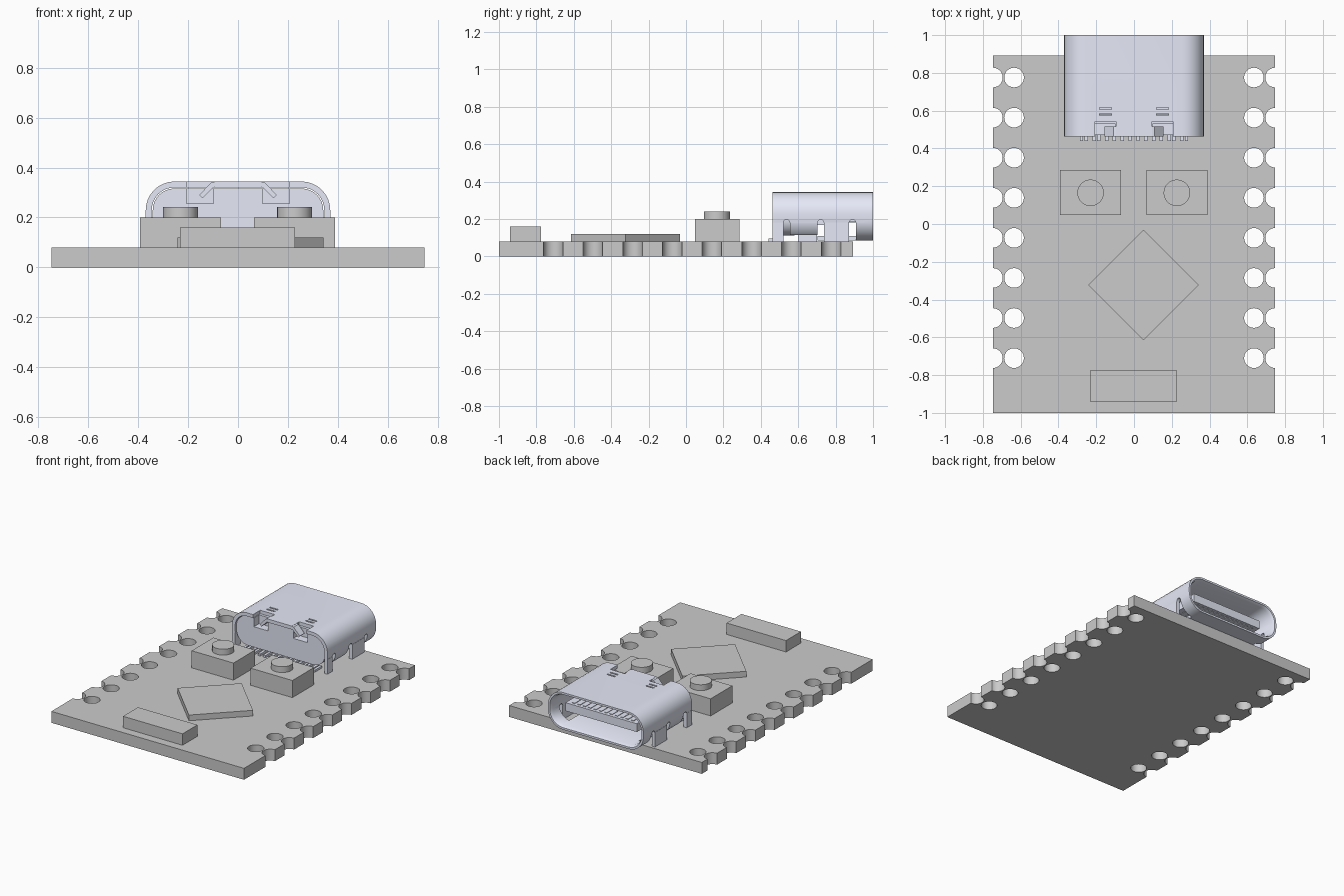
import bpy, bmesh, math

if "Cube" in bpy.data.objects:
    bpy.data.objects.remove(bpy.data.objects["Cube"])

BOARD_TOP = 0.08
metal = bpy.data.materials.new("pale_blue_metal")
metal.diffuse_color = (0.792, 0.82, 0.933, 1)
metal.use_nodes = True
metal.node_tree.nodes["Principled BSDF"].inputs["Base Color"].default_value = metal.diffuse_color


def finish(name, bm, mat=None, smooth=False):
    bmesh.ops.recalc_face_normals(bm, faces=bm.faces[:])
    mesh = bpy.data.meshes.new(name)
    bm.to_mesh(mesh)
    bm.free()
    ob = bpy.data.objects.new(name, mesh)
    bpy.context.collection.objects.link(ob)
    if mat:
        mesh.materials.append(mat)
    if smooth:
        smooth_by_angle(ob)
    return ob


def activate(ob):
    bpy.ops.object.select_all(action='DESELECT')
    ob.select_set(True)
    bpy.context.view_layer.objects.active = ob


def smooth_by_angle(ob):
    activate(ob)
    bpy.ops.object.shade_smooth_by_angle(angle=math.radians(30))


def boxes(name, items, mat=None):
    """One object from boxes given as (x0, x1, y0, y1, z0, z1)."""
    bm = bmesh.new()
    for x0, x1, y0, y1, z0, z1 in items:
        for v in bmesh.ops.create_cube(bm, size=1)['verts']:
            v.co = (x1 if v.co.x > 0 else x0, y1 if v.co.y > 0 else y0, z1 if v.co.z > 0 else z0)
    return finish(name, bm, mat)


def loft(bm, rings, caps=True):
    """Skin matching rings; capped, or closed on itself."""
    vs = [[bm.verts.new(p) for p in r] for r in rings]
    n = len(vs[0])
    for a, b in zip(vs, vs[1:] if caps else vs[1:] + vs[:1]):
        for i in range(n):
            j = (i + 1) % n
            bm.faces.new((a[i], a[j], b[j], b[i]))
    if caps:
        bm.faces.new(vs[0])
        bm.faces.new(vs[-1])


def round_rect(inset, y):
    """Connector cross-section at depth y."""
    hx, hz, r, zc = 0.37 - inset, 0.13 - inset, 0.115 - inset, 0.214
    pts = []
    for k, (sx, sz) in enumerate([(1, 1), (-1, 1), (-1, -1), (1, -1)]):
        for i in range(9):
            a = math.radians(90 * k + 90 * i / 8)
            pts.append((sx * (hx - r) + r * math.cos(a), y, zc + sz * (hz - r) + r * math.sin(a)))
    return pts


def cut(ob, cutter):
    cutter.hide_render = True
    activate(ob)
    m = ob.modifiers.new("cut", 'BOOLEAN')
    m.operation, m.solver, m.object = 'DIFFERENCE', 'EXACT', cutter
    bpy.ops.object.modifier_apply(modifier=m.name)
    bpy.data.objects.remove(cutter)


def mirrored(items):
    return items + [(-b[1], -b[0]) + tuple(b[2:]) for b in items]


# Circuit board: outline with edge notches plus round holes
HW, R = 0.747, 0.052
rows = [-0.71 + 0.2122 * i for i in range(8)]
right = [(HW, -1.0)]
for y in rows:
    for i in range(17):
        a = math.radians(-90 - 180 * i / 16)
        right.append((HW + R * math.cos(a), y + R * math.sin(a)))
right.append((HW, 0.892))
loops = [right + [(-x, y) for x, y in reversed(right)]]
for y in rows:
    for s in (-1, 1):
        loops.append([(s * 0.635 + R * math.cos(k * math.pi / 16), y + R * math.sin(k * math.pi / 16))
                      for k in range(32)])
curve = bpy.data.curves.new("circuit_board", 'CURVE')
curve.dimensions, curve.fill_mode, curve.extrude = '2D', 'BOTH', BOARD_TOP / 2
for pts in loops:
    sp = curve.splines.new('POLY')
    sp.points.add(len(pts) - 1)
    for p, (x, y) in zip(sp.points, pts):
        p.co = (x, y, 0, 1)
    sp.use_cyclic_u = True
board = bpy.data.objects.new("circuit_board", curve)
board.location.z = BOARD_TOP / 2
bpy.context.collection.objects.link(board)
activate(board)
bpy.ops.object.convert(target='MESH')
smooth_by_angle(bpy.context.view_layer.objects.active)

# Push buttons
for side, x in (("left", -0.23), ("right", 0.227)):
    boxes(side + "_button_body", [(x - 0.162, x + 0.162, 0.047, 0.287, BOARD_TOP, 0.2)])
    bm = bmesh.new()
    loft(bm, [[(x + 0.07 * math.cos(k * math.pi / 24), 0.165 + 0.07 * math.sin(k * math.pi / 24), z)
               for k in range(48)] for z in (0.2, 0.241)])
    finish(side + "_button_cap", bm, smooth=True)

# Diamond chip and front component
bm = bmesh.new()
loft(bm, [[(0.05, -0.615, z), (0.342, -0.323, z), (0.05, -0.031, z), (-0.242, -0.323, z)]
          for z in (BOARD_TOP, 0.12)])
finish("processor_chip", bm)
boxes("front_component", [(-0.233, 0.228, -0.94, -0.775, BOARD_TOP, 0.16)])

# Connector shell: hollow rounded tube with a chamfered mouth
Y0, Y1, T = 0.462, 1.0, 0.024
bm = bmesh.new()
loft(bm, [round_rect(0, Y0), round_rect(0, Y1), round_rect(0.014, Y1),
          round_rect(T, Y1 - 0.02), round_rect(T, Y0)], caps=False)
shell = finish("connector_shell", bm, metal)


def arch(y0, y1, z=0.18):
    r, c = (y1 - y0) / 2, (y0 + y1) / 2
    return [(c - r * math.cos(math.pi * i / 8), z + r * math.sin(math.pi * i / 8)) for i in range(9)]


# Arched slots on both sides that free the legs
bm = bmesh.new()
profiles = ([(0.4, 0.05), (0.4, 0.18)] + arch(0.52, 0.555) + [(0.555, 0.05)],
            [(0.703, 0.05)] + arch(0.703, 0.737) + arch(0.872, 0.908) + [(0.908, 0.05)])
for prof in profiles:
    for s in (-1, 1):
        loft(bm, [[(s * x, y, z) for y, z in prof] for x in (0.27, 0.45)])
cut(shell, finish("slot_cutter", bm))
# Open floor at the rear
cut(shell, boxes("floor_cutter", [(-0.5, 0.5, 0.4, 0.703, 0.03, 0.115)]))
# Rear notches and small spring slits in the roof
cut(shell, boxes("roof_cutter", mirrored([
    (0.095, 0.207, 0.4, 0.542, 0.3, 0.4),
    (0.12, 0.182, 0.575, 0.586, 0.3, 0.4),
    (0.12, 0.182, 0.607, 0.618, 0.3, 0.4)])))
smooth_by_angle(shell)

# Straight mounting legs
boxes("shell_legs", mirrored([(0.37 - T, 0.37, Y0, 0.52, BOARD_TOP, 0.182),
                              (0.37 - T, 0.37, 0.737, 0.872, BOARD_TOP, 0.182)]), metal)

# Bent retaining tabs at the rear of the roof
bm = bmesh.new()
tab = [(0.093, 0.343), (0.108, 0.34), (0.155, 0.29), (0.142, 0.277), (0.1, 0.32), (0.093, 0.322)]
for s in (-1, 1):
    loft(bm, [[(s * x, y, z) for x, z in tab] for y in (Y0, 0.515)])
finish("retaining_tabs", bm, metal)

# Plastic insert closing the rear, with pockets under the tabs
bm = bmesh.new()
loft(bm, [round_rect(T + 0.004, 0.472), round_rect(T + 0.004, 0.58)])
insert = finish("connector_insert", bm, metal)
cut(insert, boxes("pocket_cutter", mirrored([(0.098, 0.207, 0.4, 0.53, 0.255, 0.4)])))
smooth_by_angle(insert)
boxes("insert_foot", [(-0.26, 0.26, 0.6, 0.7, BOARD_TOP, 0.118)], metal)

# Tongue with its thicker root, and contact strips on both faces
boxes("tongue_root", [(-0.29, 0.29, 0.575, 0.738, 0.168, 0.262)], metal)
boxes("tongue", [(-0.277, 0.277, 0.73, 0.94, 0.186, 0.244)], metal)
boxes("tongue_contacts", [((i - 5.5) * 0.0415 - 0.01, (i - 5.5) * 0.0415 + 0.01, 0.735, 0.92, z, z + 0.006)
                          for i in range(12) for z in (0.182, 0.242)], metal)

# Solder pins
pins = [0.021, 0.062, 0.104, 0.145, 0.187, 0.211, 0.253, 0.278]
boxes("solder_pins", mirrored([(x - 0.009, x + 0.009, 0.44, 0.52, BOARD_TOP, 0.095) for x in pins]), metal)
